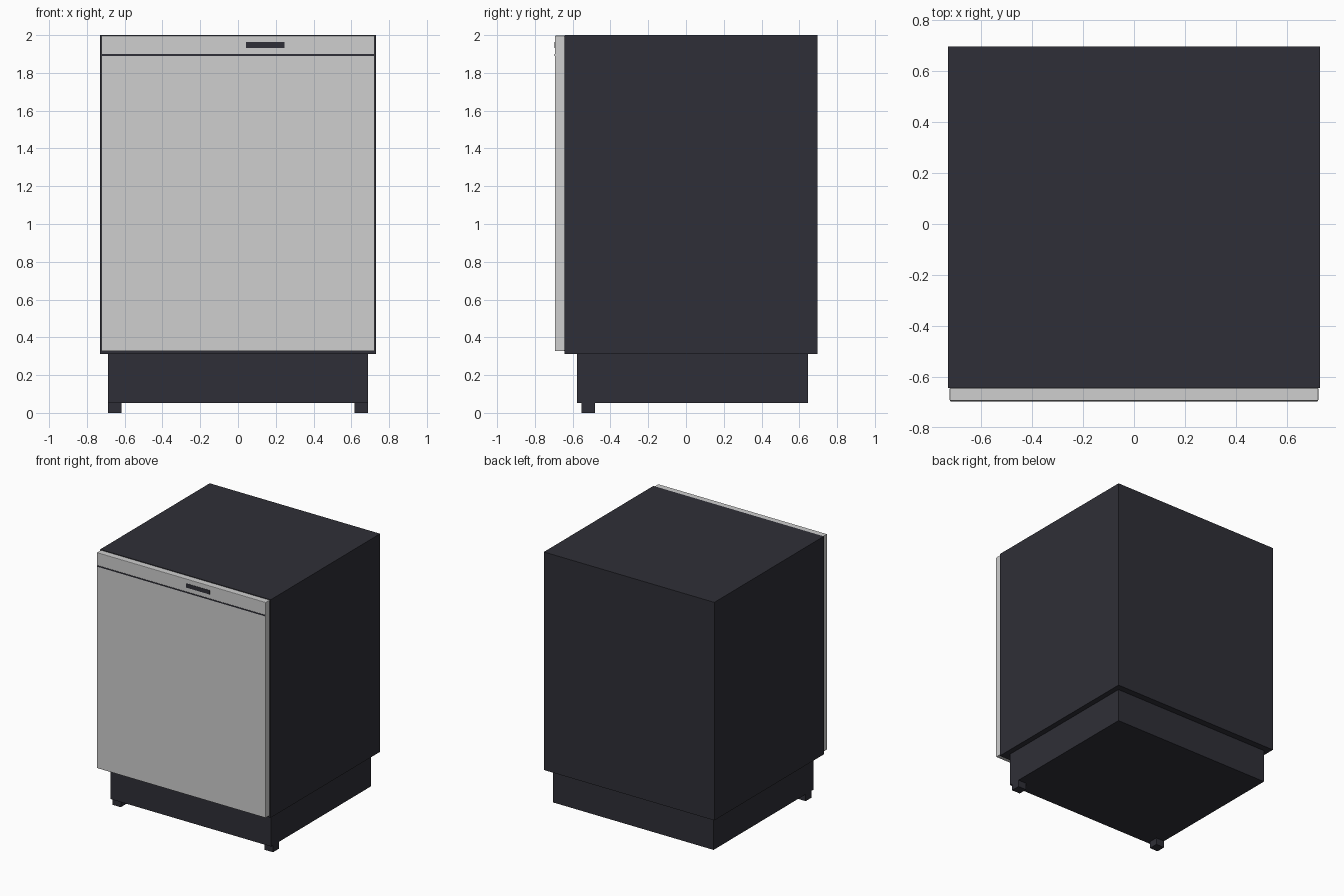
import bpy

old = bpy.data.objects.get("Cube")
if old:
    bpy.data.objects.remove(old, do_unlink=True)


def material(name, colour):
    m = bpy.data.materials.new(name)
    m.use_nodes = True
    m.diffuse_color = colour
    bsdf = next(n for n in m.node_tree.nodes if n.type == 'BSDF_PRINCIPLED')
    bsdf.inputs["Base Color"].default_value = colour
    return m


charcoal = material("charcoal", (0.028, 0.028, 0.038, 1))
steel = material("brushed_steel", (0.62, 0.62, 0.62, 1))


def box(name, mat, x, y, z, bevel=0):
    """Box from (min, max) extents on each axis."""
    spans = (x, y, z)
    bpy.ops.mesh.primitive_cube_add(size=1, location=[(a + b) / 2 for a, b in spans])
    ob = bpy.context.object
    ob.name = ob.data.name = name
    ob.scale = [b - a for a, b in spans]
    bpy.ops.object.transform_apply(location=False, rotation=False, scale=True)
    ob.data.materials.append(mat)
    if bevel:
        mod = ob.modifiers.new("soft_edges", 'BEVEL')
        mod.width = bevel
        mod.segments = 2
    return ob


# Cabinet and recessed plinth
box("cabinet", charcoal, (-0.73, 0.73), (-0.643, 0.696), (0.312, 2.0))
box("plinth", charcoal, (-0.688, 0.688), (-0.577, 0.645), (0.053, 0.312))

# Front door panel
box("door", steel, (-0.723, 0.723), (-0.694, -0.643), (0.327, 1.997), bevel=0.004)

# Seam under the control strip, and the display window
box("door_seam", charcoal, (-0.719, 0.719), (-0.696, -0.69), (1.889, 1.899))
box("display", charcoal, (0.043, 0.245), (-0.696, -0.69), (1.931, 1.963))

# Front feet
for side, sign in (("left", 1), ("right", -1)):
    xs = sorted((sign * 0.616, sign * 0.688))
    box(side + "_front_foot", charcoal, xs, (-0.554, -0.482), (0, 0.056))
